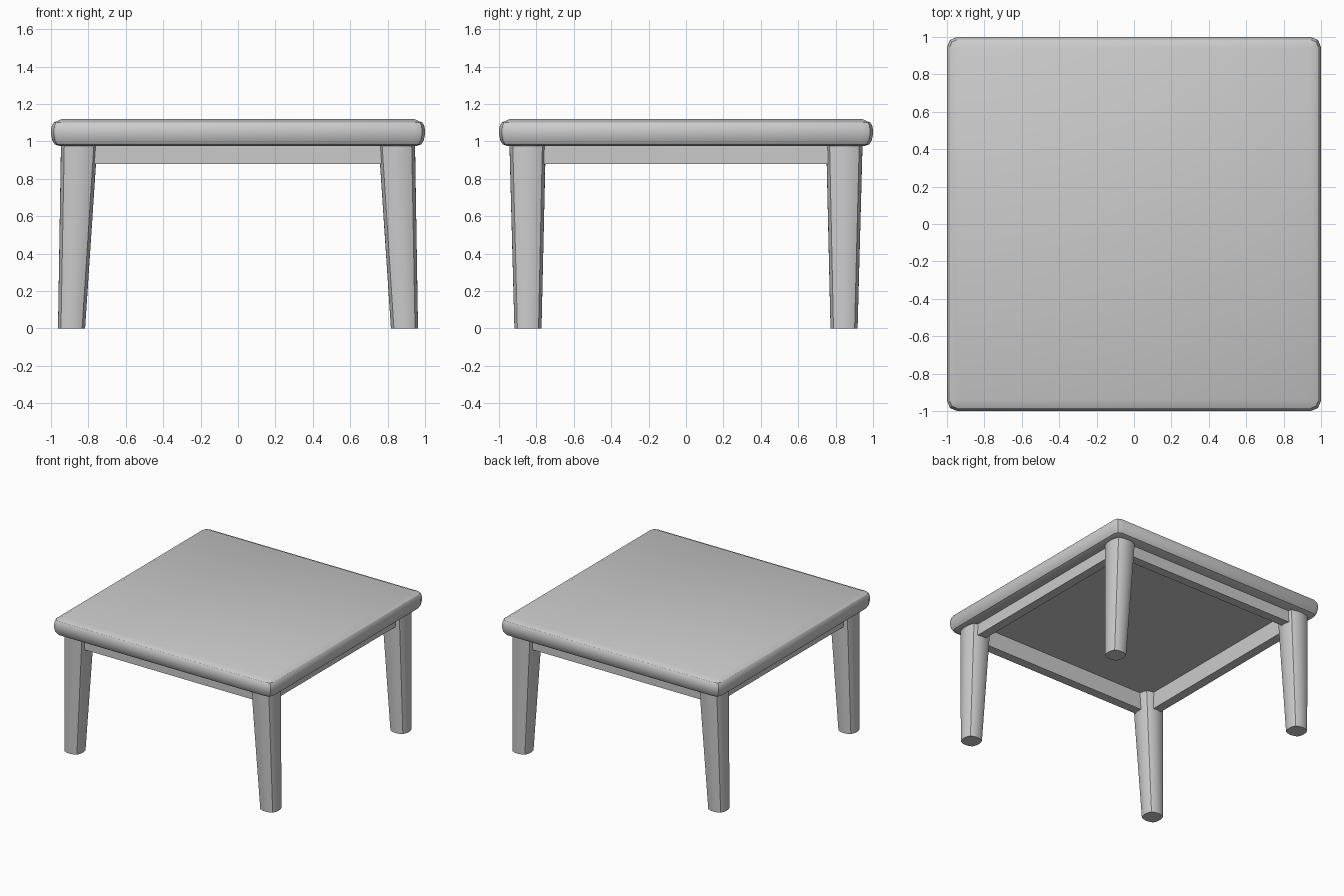
import bpy, bmesh
from math import sin, cos, pi, radians

if "Cube" in bpy.data.objects:
    bpy.data.objects.remove(bpy.data.objects["Cube"])


def finish(name, bm, angle=30):
    bmesh.ops.remove_doubles(bm, verts=bm.verts, dist=0.0001)
    bmesh.ops.recalc_face_normals(bm, faces=bm.faces)
    mesh = bpy.data.meshes.new(name)
    bm.to_mesh(mesh)
    bm.free()
    ob = bpy.data.objects.new(name, mesh)
    bpy.context.collection.objects.link(ob)
    bpy.ops.object.select_all(action='DESELECT')
    ob.select_set(True)
    bpy.context.view_layer.objects.active = ob
    bpy.ops.object.shade_smooth_by_angle(angle=radians(angle))
    return ob


def loft(name, rings, angle=30):
    """Skin a stack of equal-length point rings and cap both ends."""
    bm = bmesh.new()
    loops = [[bm.verts.new(p) for p in ring] for ring in rings]
    for a, b in zip(loops, loops[1:]):
        n = len(a)
        for i in range(n):
            bm.faces.new((a[i], a[(i + 1) % n], b[(i + 1) % n], b[i]))
    bm.faces.new(loops[0])
    bm.faces.new(loops[-1])
    return finish(name, bm, angle)


def rounded_square(half, radius, z, steps=2):
    pts = []
    for q, (sx, sy) in enumerate([(1, 1), (-1, 1), (-1, -1), (1, -1)]):
        for k in range(steps + 1):
            a = (q + k / steps) * pi / 2
            pts.append((sx * (half - radius) + radius * cos(a),
                        sy * (half - radius) + radius * sin(a), z))
    return pts


def bulged_square(cx, cy, half, bulge, z, steps=8):
    """Square section with four outward-curved sides and sharp corners."""
    pts = []
    h = half - bulge
    for q in range(4):
        c, s = cos(q * pi / 2), sin(q * pi / 2)
        for k in range(steps):
            t = -1 + 2 * k / steps
            u, v = h + bulge * (1 - t * t), h * t
            pts.append((cx + u * c - v * s, cy + u * s + v * c, z))
    return pts


# Tabletop: recessed underside, rounded edge, creased rim, soft crown
UNDER = 1.02
profile = [(0.87, UNDER, 0.0), (0.87, 0.975, 0.0),
           (0.955, 0.975, 0.03), (0.98, 0.984, 0.045), (0.993, 1.005, 0.05),
           (1.0, 1.04, 0.055), (1.0, 1.06, 0.055), (0.995, 1.085, 0.05),
           (0.985, 1.10, 0.04), (0.94, 1.12, 0.0)]
loft("tabletop", [rounded_square(h, r, z) for h, z, r in profile])

# Legs: tapered, curved faces, feet splayed sideways
for side, sx in (("left", -1), ("right", 1)):
    for end, sy in (("front", -1), ("back", 1)):
        loft(f"{end}_{side}_leg", [
            bulged_square(sx * 0.89, sy * 0.845, 0.0725, 0.016, 0.0),
            bulged_square(sx * 0.848, sy * 0.847, 0.098, 0.018, UNDER)])

# Apron rails joining the legs, up to the recessed underside
OUTER, INNER, LOW, HIGH = 0.90, 0.825, 0.88, UNDER
for name, axis, s in (("front_rail", 0, -1), ("back_rail", 0, 1),
                      ("left_rail", 1, -1), ("right_rail", 1, 1)):
    centre = [0, 0, (LOW + HIGH) / 2]
    size = [1.66, 1.66, HIGH - LOW]
    centre[1 - axis] = s * (OUTER + INNER) / 2
    size[1 - axis] = OUTER - INNER
    bm = bmesh.new()
    bmesh.ops.create_cube(bm, size=1)
    bmesh.ops.scale(bm, vec=size, verts=bm.verts)
    bmesh.ops.translate(bm, vec=centre, verts=bm.verts)
    finish(name, bm)
